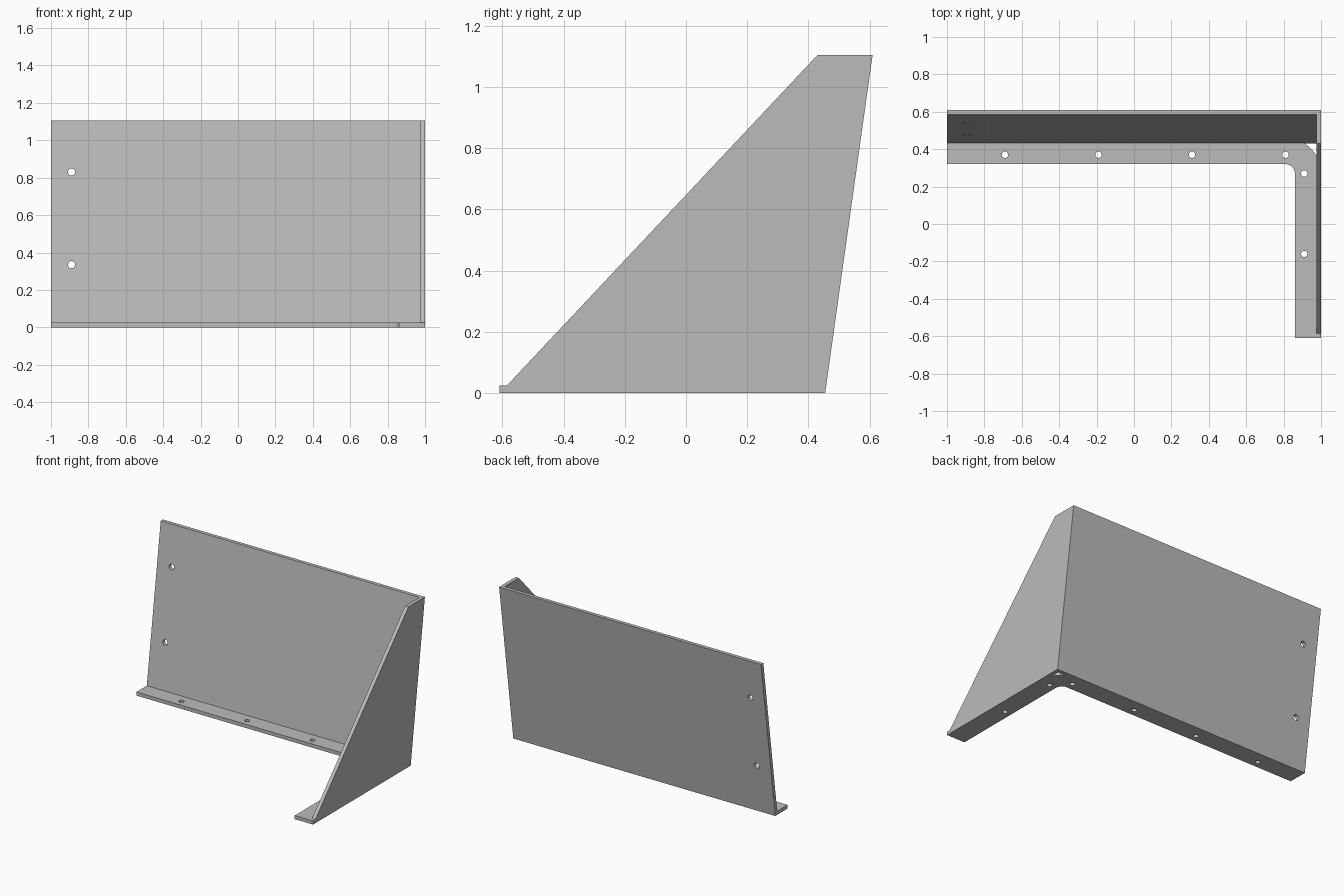
import bpy, bmesh
from math import sin, cos, radians, tau
from mathutils import Vector

cube = bpy.data.objects.get("Cube")
if cube:
    bpy.data.objects.remove(cube, do_unlink=True)

GREY = (0.5, 0.5, 0.5, 1.0)
metal = bpy.data.materials.new("plain grey metal")
metal.use_nodes = True
metal.diffuse_color = GREY
metal.node_tree.nodes["Principled BSDF"].inputs["Base Color"].default_value = GREY

THICK = 0.025
HEIGHT = 1.105
LEAN = 0.155 / HEIGHT      # backward lean of the rear panel
REAR = 0.455               # rear edge at the ground
INNER_X = 1 - THICK        # inside of the side gusset
INNER_Y = 0.433            # front of the rear panel at the flange


def arc(cx, cy, r, start, end, steps):
    angles = [radians(start + (end - start) * i / steps) for i in range(steps + 1)]
    return [(cx + r * cos(a), cy + r * sin(a)) for a in angles]


def plate(name, outline, holes, radius, place, depth):
    """Fill an outline with round holes, place it in space and extrude it."""
    bm = bmesh.new()
    loops = [outline]
    for hx, hy in holes:
        loops.append([(hx + radius * cos(tau * i / 24), hy + radius * sin(tau * i / 24))
                      for i in range(24)])
    edges = []
    for loop in loops:
        verts = [bm.verts.new((u, v, 0)) for u, v in loop]
        edges += [bm.edges.new((a, b)) for a, b in zip(verts, verts[1:] + verts[:1])]
    bmesh.ops.triangle_fill(bm, edges=edges, use_beauty=True, normal=(0, 0, 1))
    for v in bm.verts:
        v.co = Vector(place(v.co.x, v.co.y))
    grown = bmesh.ops.extrude_face_region(bm, geom=bm.faces[:], use_keep_orig=True)
    new_verts = [g for g in grown["geom"] if isinstance(g, bmesh.types.BMVert)]
    bmesh.ops.translate(bm, verts=new_verts, vec=depth)
    bmesh.ops.recalc_face_normals(bm, faces=bm.faces[:])
    mesh = bpy.data.meshes.new(name)
    bm.to_mesh(mesh)
    bm.free()
    mesh.materials.append(metal)
    obj = bpy.data.objects.new(name, mesh)
    bpy.context.collection.objects.link(obj)
    bpy.ops.object.select_all(action="DESELECT")
    obj.select_set(True)
    bpy.context.view_layer.objects.active = obj
    bpy.ops.object.shade_smooth_by_angle(angle=radians(30))
    return obj


# Leaning rear panel with two bolt holes near its right edge
plate("rear_panel",
      [(-1, 0), (INNER_X, 0), (INNER_X, HEIGHT), (-1, HEIGHT)],
      [(-0.89, 0.335), (-0.89, 0.83)], 0.019,
      lambda u, v: (u, REAR + LEAN * v, v), (0, -THICK, 0))

# Sloping side gusset, with the small toe at its front
plate("side_gusset",
      [(-0.61, 0), (REAR, 0), (0.61, HEIGHT), (0.43, HEIGHT),
       (-0.585, THICK), (-0.61, THICK)],
      [], 0, lambda u, v: (INNER_X, u, v), (THICK, 0, 0))

# L-shaped foot flange: rounded inner corner, open rounded relief at the outer corner
outline = [(-1, INNER_Y), (-1, 0.32)]
outline += arc(0.81, 0.27, 0.05, 90, 0, 10)
outline += [(0.86, -0.61), (INNER_X, -0.61)]
outline += arc(0.81, 0.27, 0.19, 29.7, 59.1, 8)
holes = [(-0.69 + 0.5 * i, 0.37) for i in range(4)] + [(0.91, 0.27), (0.91, -0.16)]
plate("foot_flange", outline, holes, 0.017,
      lambda u, v: (u, v, 0), (0, 0, THICK))
